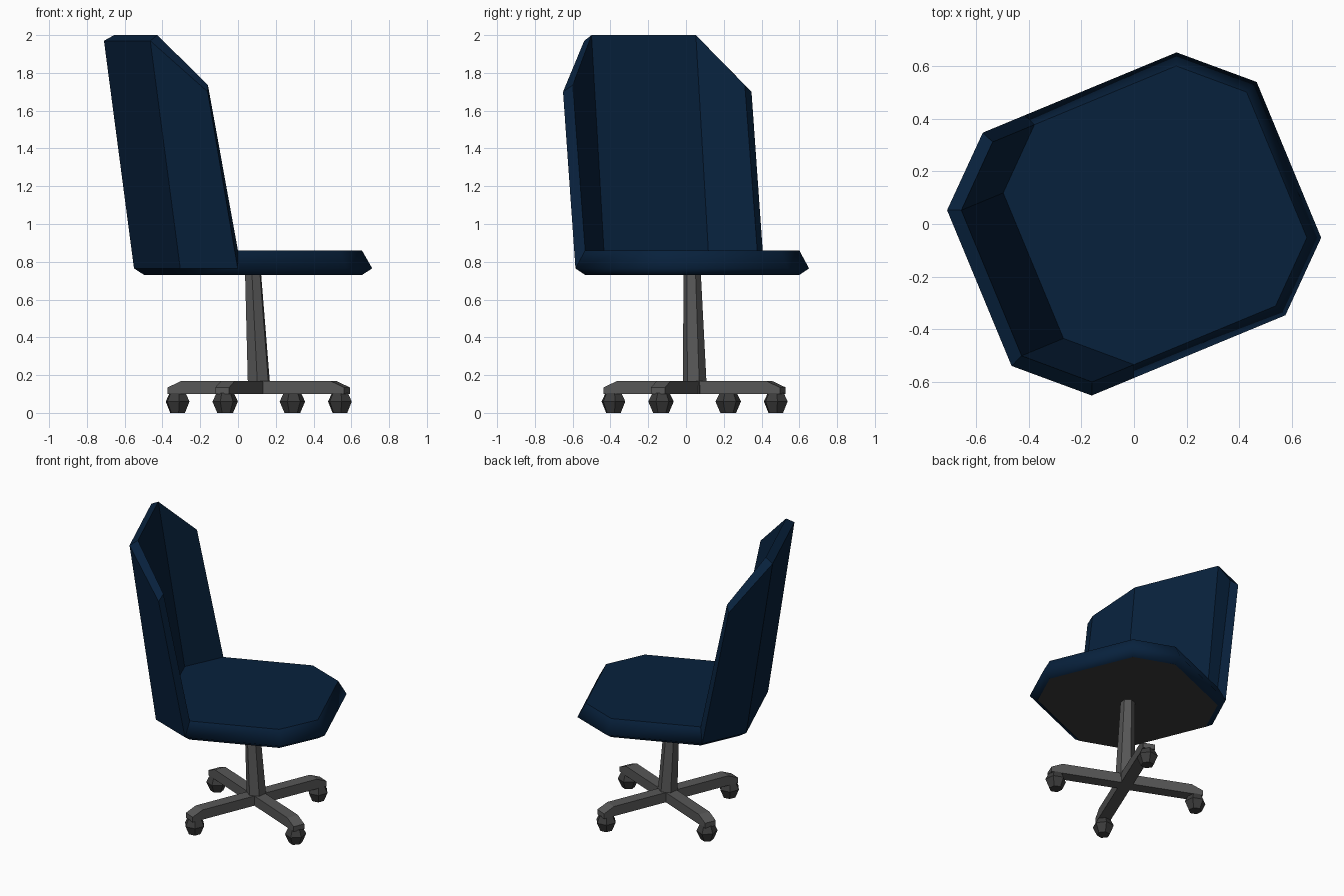
import bpy, bmesh, math
from mathutils import Matrix, Vector

if "Cube" in bpy.data.objects:
    bpy.data.objects.remove(bpy.data.objects["Cube"])

TURN = Matrix.Rotation(math.radians(22.5), 4, 'Z')   # whole chair is swivelled


def material(name, rgb):
    m = bpy.data.materials.new(name)
    m.diffuse_color = (*rgb, 1)
    m.use_nodes = True
    m.node_tree.nodes["Principled BSDF"].inputs["Base Color"].default_value = m.diffuse_color
    return m


BLUE = material("navy fabric", (0.0023, 0.0152, 0.046))
GREY = material("grey metal", (0.095, 0.095, 0.095))
DARK = material("dark plastic", (0.045, 0.045, 0.045))


def finish(bm, name, mats, matrix=Matrix()):
    bmesh.ops.recalc_face_normals(bm, faces=bm.faces)
    bm.transform(TURN @ matrix)
    me = bpy.data.meshes.new(name)
    bm.to_mesh(me)
    bm.free()
    for m in mats:
        me.materials.append(m)
    ob = bpy.data.objects.new(name, me)
    bpy.context.collection.objects.link(ob)
    return ob


def bridge(bm, a, b):
    n = len(a)
    return [bm.faces.new((a[i], a[(i + 1) % n], b[(i + 1) % n], b[i])) for i in range(n)]


def lathe(name, rings, sides, mat, matrix=Matrix()):
    """Stack of polygon rings given as (x, radius, z)."""
    bm = bmesh.new()
    loops = []
    for x, r, z in rings:
        loops.append([bm.verts.new((x + r * math.cos(2 * math.pi * k / sides),
                                    r * math.sin(2 * math.pi * k / sides), z))
                      for k in range(sides)])
    for a, b in zip(loops, loops[1:]):
        bridge(bm, a, b)
    bm.faces.new(loops[0])
    bm.faces.new(loops[-1])
    return finish(bm, name, [mat], matrix)


# Seat with a back rest growing out of its three rear bevel faces
SEAT_X = 0.0865
outer = [(.55, .32), (.312, .54), (-.312, .54), (-.55, .32),
         (-.55, -.32), (-.312, -.54), (.312, -.54), (.55, -.32)]
inner = [(.5, .299), (.291, .493), (-.291, .493), (-.5, .299),
         (-.5, -.299), (-.291, -.493), (.291, -.493), (.5, -.299)]
bm = bmesh.new()


def ring(points, z):
    return [bm.verts.new((x + SEAT_X, y, z)) for x, y in points]


low, mid, top = ring(inner, .73), ring(outer, .765), ring(inner, .86)
bevel = bridge(bm, low, mid)
under = bm.faces.new(low)
under.material_index = 1
bm.faces.new(top)
rear = [2, 3, 4, 5]
for i in range(8):
    j = (i + 1) % 8
    if not (i in rear and j in rear):
        bevel.append(bm.faces.new((mid[i], mid[j], top[j], top[i])))

# back rest, leaning backwards, lower at its side edges
LEAN = -0.172
back_out, back_in = {}, {}
for i in rear:
    side = i in (2, 5)
    back_out[i] = bm.verts.new(mid[i].co + Vector((LEAN, 0, 0)))
    back_in[i] = bm.verts.new(top[i].co + Vector((LEAN, 0, 0)))
    back_out[i].co.z = 1.70 if side else 1.97
    back_in[i].co.z = 1.735 if side else 2.0
for i, j in zip(rear, rear[1:]):
    bm.faces.new((mid[i], mid[j], back_out[j], back_out[i]))
    bm.faces.new((top[i], top[j], back_in[j], back_in[i]))
    bm.faces.new((back_out[i], back_out[j], back_in[j], back_in[i]))
for i in (2, 5):
    bm.faces.new((mid[i], top[i], back_in[i], back_out[i]))

# soft rounded shading on the seat rim only
for f in bevel:
    f.smooth = True
for e in bm.edges:
    e.smooth = all(f.smooth for f in e.link_faces)
finish(bm, "seat_and_back", [BLUE, DARK])

# Post, leaning slightly from the base to the seat centre
BASE_X = 0.119
lathe("post", [(BASE_X, .064, .10), (BASE_X, .063, .17), (SEAT_X, .046, .735)], 6, GREY)

# Four diagonal legs with sloped tips, each on a faceted caster
profile = [(0, .10), (.505, .10), (.505, .135), (.43, .168), (0, .168)]
for k in range(4):
    place = (Matrix.Translation((BASE_X, 0, 0))
             @ Matrix.Rotation(math.pi / 4 + k * math.pi / 2, 4, 'Z'))
    bm = bmesh.new()
    a = [bm.verts.new((x, -.04, z)) for x, z in profile]
    b = [bm.verts.new((x, .04, z)) for x, z in profile]
    bridge(bm, a, b)
    bm.faces.new(a)
    bm.faces.new(b)
    finish(bm, f"leg_{k + 1}", [GREY], place)
    lathe(f"caster_{k + 1}", [(.465, .042, 0), (.465, .068, .06), (.465, .046, .105)],
          6, DARK, place)
